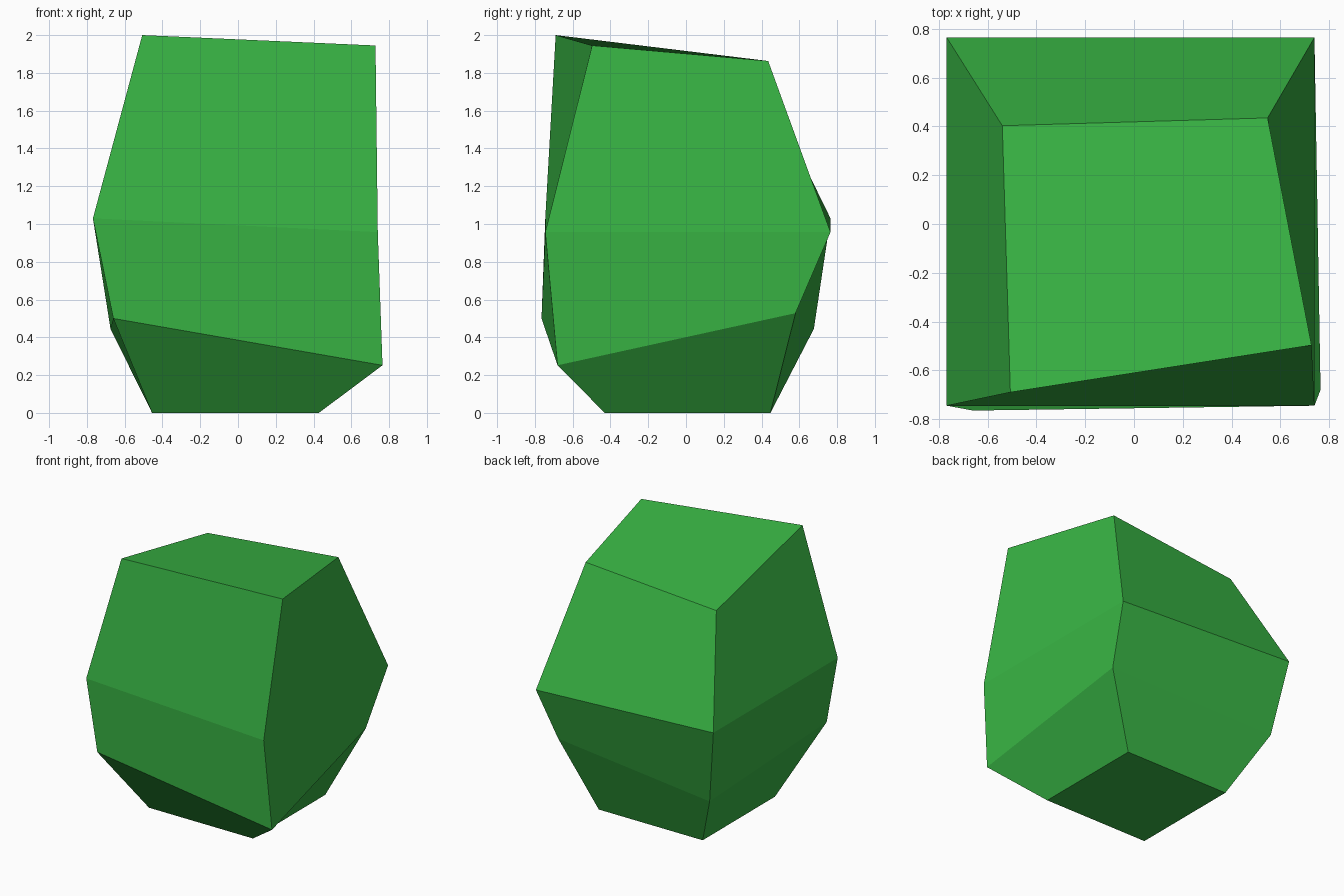
import bpy, bmesh

if "Cube" in bpy.data.objects:
    bpy.data.objects.remove(bpy.data.objects["Cube"])

# Each ring runs front-left, front-right, back-right, back-left
RINGS = [
    [(-0.455, -0.43, 0), (0.428, -0.43, 0), (0.428, 0.447, 0), (-0.455, 0.447, 0)],
    [(-0.66, -0.765, 0.50), (0.765, -0.68, 0.252), (0.68, 0.58, 0.528), (-0.675, 0.677, 0.445)],
    [(-0.768, -0.745, 1.03), (0.74, -0.745, 0.957), (0.74, 0.765, 0.957), (-0.768, 0.765, 1.03)],
    [(-0.507, -0.69, 2.0), (0.728, -0.497, 1.945), (0.548, 0.435, 1.863), (-0.54, 0.403, 1.77)],
]

# Faceted boulder lofted through the four rings
bm = bmesh.new()
rings = [[bm.verts.new(p) for p in ring] for ring in RINGS]
for low, high in zip(rings, rings[1:]):
    for i in range(4):
        j = (i + 1) % 4
        bm.faces.new((low[i], low[j], high[j], high[i]))
bm.faces.new(rings[0][::-1])
bm.faces.new(rings[-1])

mesh = bpy.data.meshes.new("boulder")
bm.to_mesh(mesh)
bm.free()

green = bpy.data.materials.new("leaf green")
green.diffuse_color = (0.04, 0.46, 0.058, 1)
green.use_nodes = True
green.node_tree.nodes["Principled BSDF"].inputs["Base Color"].default_value = green.diffuse_color
mesh.materials.append(green)
bpy.context.collection.objects.link(bpy.data.objects.new("boulder", mesh))
